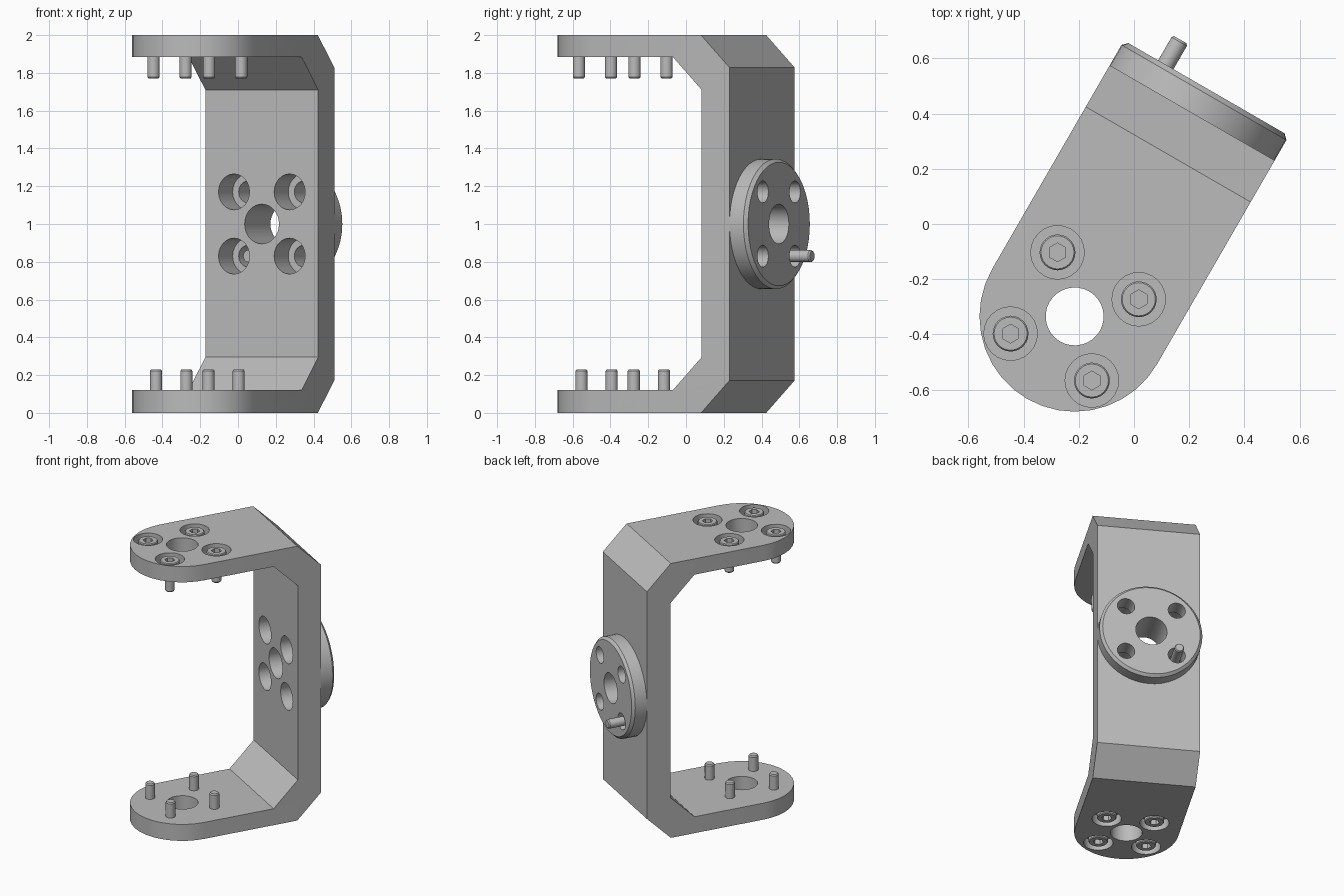
import bpy, bmesh
from math import radians, sin, cos, pi
from mathutils import Matrix, Vector

cube = bpy.data.objects.get("Cube")
if cube:
    bpy.data.objects.remove(cube)

grey = bpy.data.materials.new("machined grey")
grey.use_nodes = True
grey.diffuse_color = (0.5, 0.5, 0.5, 1)
grey.node_tree.nodes["Principled BSDF"].inputs["Base Color"].default_value = (0.5, 0.5, 0.5, 1)

# Bracket frame: origin on the arm hole axis, +y toward the back plate
FRAME = Matrix.Translation((-0.215, -0.335, 0)) @ Matrix.Rotation(radians(-30), 4, "Z")
R = 0.345            # half width of the bracket
INNER, OUTER, FACE = 0.682, 0.852, 0.955   # wall faces and disc face
parts = []


def lathe(bm, profile, segs=32, matrix=Matrix()):
    """Closed solid of revolution about z from (radius, z) pairs."""
    rings = []
    for r, z in profile:
        rings.append([bm.verts.new(matrix @ Vector((r * cos(2 * pi * i / segs), r * sin(2 * pi * i / segs), z)))
                      for i in range(segs)])
    for a, b in zip(rings, rings[1:]):
        for i in range(segs):
            j = (i + 1) % segs
            bm.faces.new((a[i], a[j], b[j], b[i]))
    bm.faces.new(rings[0][::-1])
    bm.faces.new(rings[-1])


def prism(bm, outline, offset):
    """Extrude a flat outline of 3D points by a vector."""
    face = bm.faces.new([bm.verts.new(p) for p in outline])
    ext = bmesh.ops.extrude_face_region(bm, geom=[face])["geom"]
    bmesh.ops.translate(bm, vec=offset, verts=[v for v in ext if isinstance(v, bmesh.types.BMVert)])


def make(name, bm, matrix=FRAME):
    bmesh.ops.recalc_face_normals(bm, faces=bm.faces)
    mesh = bpy.data.meshes.new(name)
    bm.to_mesh(mesh)
    bm.free()
    mesh.materials.append(grey)
    ob = bpy.data.objects.new(name, mesh)
    ob.matrix_world = matrix
    bpy.context.scene.collection.objects.link(ob)
    return ob


def cut(ob, bm, operation="DIFFERENCE"):
    """Apply a boolean with a temporary cutter."""
    cutter = make("cutter", bm, ob.matrix_world.copy())
    cutter.hide_render = True
    mod = ob.modifiers.new("cut", "BOOLEAN")
    mod.operation, mod.solver, mod.object = operation, "EXACT", cutter
    bpy.context.view_layer.update()
    mesh = bpy.data.meshes.new_from_object(ob.evaluated_get(bpy.context.evaluated_depsgraph_get()))
    ob.modifiers.clear()
    ob.data = mesh
    bpy.data.objects.remove(cutter)


def square(s):
    return [(x, y) for x in (-s, s) for y in (-s, s)]


# C-shaped bracket: side profile trimmed to a round-ended plan
side = [(-0.5, 2), (0.678, 2), (OUTER, 1.828), (OUTER, 0.172), (0.678, 0), (-0.5, 0),
        (-0.5, 0.12), (0.505, 0.12), (INNER, 0.295), (INNER, 1.71), (0.505, 1.885), (-0.5, 1.885)]
bm = bmesh.new()
prism(bm, [(-0.5, y, z) for y, z in side], (1, 0, 0))
bracket = make("bracket", bm)

bm = bmesh.new()
plan = [(R * cos(a), R * sin(a), -1) for a in (pi + pi * i / 18 for i in range(19))]
prism(bm, plan + [(R, 1, -1), (-R, 1, -1)], (0, 0, 4))
cut(bracket, bm, "INTERSECT")

# Holes through the arms and the back wall
TO_BACK = Matrix.Translation((0, 0, 1)) @ Matrix.Rotation(radians(-90), 4, "X")


def back_holes():
    bm = bmesh.new()
    lathe(bm, [(0.105, 0.6), (0.105, 1.1)], 32, TO_BACK)
    for x, y in square(0.17):
        step = INNER + 0.15
        lathe(bm, [(0.095, 0.6), (0.095, step), (0.058, step), (0.058, 1.1)], 24,
              TO_BACK @ Matrix.Translation((x, y, 0)))
    return bm


cut(bracket, back_holes())
bm = bmesh.new()
lathe(bm, [(0.105, -0.1), (0.105, 2.1)])
for x, y in square(0.17):
    lathe(bm, [(0.097, 1.93), (0.097, 2.1)], 24, Matrix.Translation((x, y, 0)))
for x, y in square(0.16):
    lathe(bm, [(0.097, -0.1), (0.097, 0.07)], 24, Matrix.Translation((x, y, 0)))
cut(bracket, bm)
parts.append(bracket)

# Round mounting disc on the back
bm = bmesh.new()
lathe(bm, [(R, OUTER), (R, FACE - 0.018), (R - 0.018, FACE)], 48, TO_BACK)
disc = make("mounting_disc", bm)
cut(disc, back_holes())
parts.append(disc)

# Socket head bolts in both arms
bm = bmesh.new()
lathe(bm, [(0.032, -0.23 + 0.008), (0.032, -0.07), (0.065, -0.07), (0.065, -0.012), (0.06, -0.006)], 24)
lathe_tip = bmesh.new()
bolt = make("arm_bolt", bm, Matrix())
lathe(lathe_tip, [(0.026, -0.23), (0.032, -0.222), (0.032, -0.2)], 24)
cut(bolt, lathe_tip, "UNION")
bm = bmesh.new()
lathe(bm, [(0.034, -0.045), (0.034, 0.1)], 6)
cut(bolt, bm)
bolt_mesh = bolt.data
bpy.data.objects.remove(bolt)

FLIP = Matrix.Rotation(pi, 4, "X")
for label, spread, place in (("upper", 0.17, Matrix.Translation((0, 0, 2))), ("lower", 0.16, FLIP)):
    for i, (x, y) in enumerate(square(spread)):
        ob = bpy.data.objects.new(f"{label}_arm_bolt_{i + 1}", bolt_mesh)
        ob.matrix_world = FRAME @ Matrix.Translation((x, y, 0)) @ place
        bpy.context.scene.collection.objects.link(ob)
        parts.append(ob)

# Single pin through the lower hole of the disc
bm = bmesh.new()
lathe(bm, [(0.032, 0.835), (0.032, 1.052), (0.026, 1.06)], 24,
      TO_BACK @ Matrix.Translation((-0.17, 0.17, 0)))
parts.append(make("disc_pin", bm))

# Smooth round walls, keep edges sharp
bpy.ops.object.select_all(action="DESELECT")
for ob in parts:
    ob.select_set(True)
bpy.context.view_layer.objects.active = bracket
bpy.ops.object.shade_smooth_by_angle(angle=radians(30))
